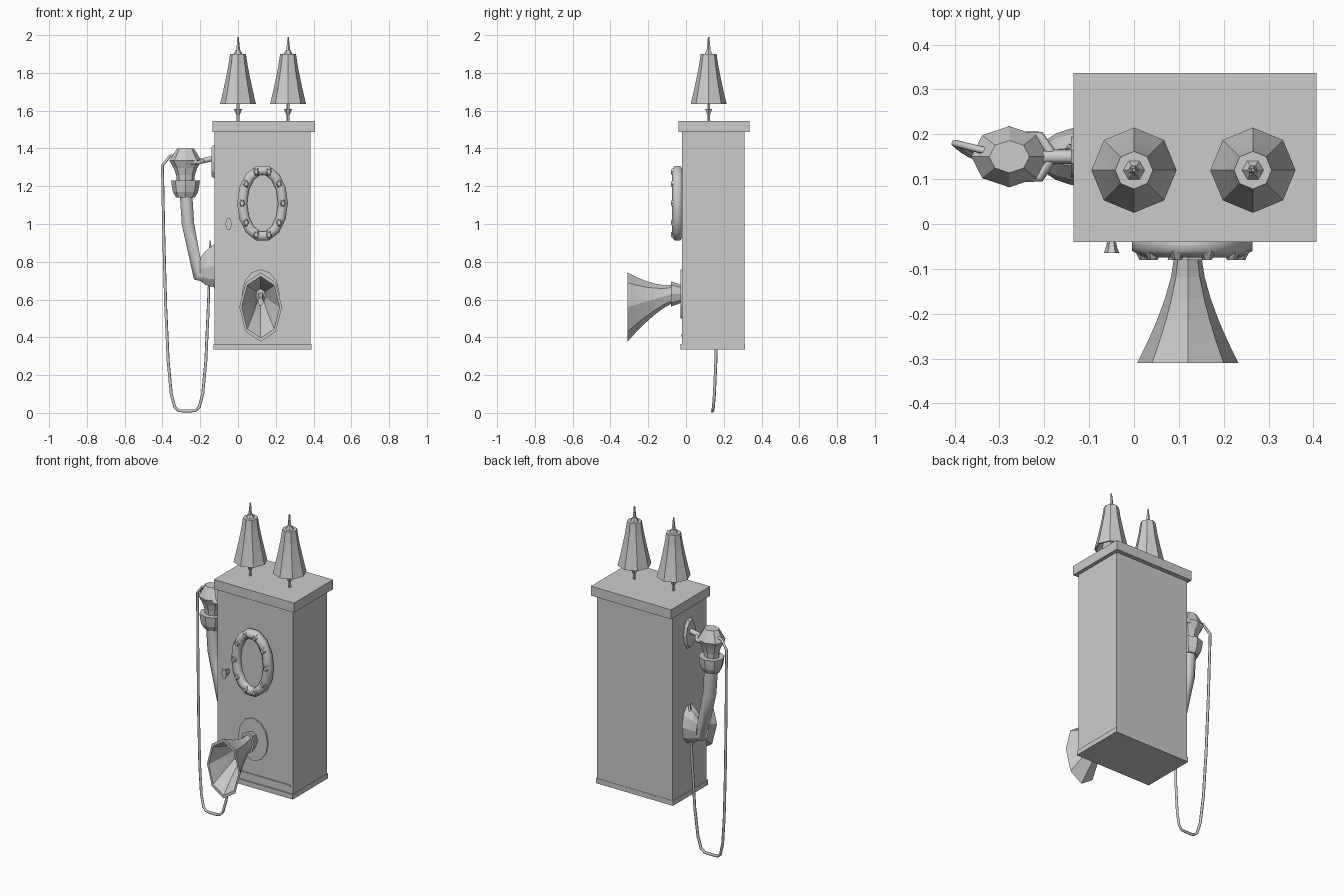
import bpy, bmesh, math
from mathutils import Vector

default_cube = bpy.data.objects.get("Cube")
if default_cube:
    bpy.data.objects.remove(default_cube, do_unlink=True)

grey = bpy.data.materials.new("plain grey")
grey.use_nodes = True
colour = (0.6, 0.6, 0.6, 1)
grey.diffuse_color = colour
grey.node_tree.nodes["Principled BSDF"].inputs["Base Color"].default_value = colour


def add_object(name, data):
    data.materials.append(grey)
    created = bpy.data.objects.new(name, data)
    bpy.context.collection.objects.link(created)
    return created


def add_mesh(name, bm):
    bmesh.ops.recalc_face_normals(bm, faces=bm.faces)
    mesh = bpy.data.meshes.new(name)
    bm.to_mesh(mesh)
    bm.free()
    return add_object(name, mesh)


def box(name, low, high):
    bm = bmesh.new()
    bmesh.ops.create_cube(bm, size=1)
    low, high = Vector(low), Vector(high)
    for vert in bm.verts:
        vert.co = (low + high) / 2 + vert.co * (high - low)
    return add_mesh(name, bm)


def flare(name, axis, start, end, narrow, wide, power=1, steps=1,
          ratio=1, sides=8, wall=None):
    """Widen from start to end along an axis; a wall thickness makes it hollow."""
    start, end = Vector(start), Vector(end)
    across = Vector((0, 1, 0)) if axis == "x" else Vector((1, 0, 0))
    upward = Vector((0, 1, 0)) if axis == "z" else Vector((0, 0, 1))
    stations = [step / steps for step in range(steps + 1)]
    outline = [(t, narrow + (wide - narrow) * t ** power) for t in stations]
    if wall:
        outline += [(t, radius - wall) for t, radius in reversed(outline[1:])]
    bm = bmesh.new()
    rings = []
    for t, radius in outline:
        centre = start.lerp(end, t)
        ring = []
        for side in range(sides):
            angle = math.tau * side / sides
            ring.append(bm.verts.new(centre + across * radius * math.cos(angle)
                                     + upward * radius * ratio * math.sin(angle)))
        rings.append(ring)
    for ring, following in zip(rings, rings[1:]):
        for side in range(sides):
            corner = side - 1
            bm.faces.new((ring[corner], ring[side], following[side], following[corner]))
    bm.faces.new(rings[0])
    bm.faces.new(rings[-1])
    return add_mesh(name, bm)


def tube(name, points, radius, closed=False):
    curve = bpy.data.curves.new(name, "CURVE")
    curve.dimensions = "3D"
    curve.bevel_depth = radius
    curve.bevel_resolution = 1
    curve.use_fill_caps = True
    spline = curve.splines.new("POLY")
    spline.points.add(len(points) - 1)
    for point, position in zip(spline.points, points):
        point.co = (*position, 1)
    spline.use_cyclic_u = closed
    return add_object(name, curve)


# Cabinet with an overhanging lid and a low plinth
front = -0.02
bottom = 0.335
lid_top = 1.545
box("cabinet", (-0.125, front, bottom), (0.385, 0.31, 1.5))
box("lid", (-0.135, -0.04, 1.487), (0.407, 0.337, lid_top))
box("plinth", (-0.13, front - 0.008, bottom), (0.39, 0.312, bottom + 0.03))
box("front_ledge", (-0.11, front - 0.006, 0.405), (0.37, front, 0.415))

# Pair of hollow bells on thin stems, each with a pointed finial
bell_y = 0.12
for side, x in (("right", 0), ("left", 0.265)):
    def at(height):
        return (x, bell_y, height)

    flare(side + "_bell", "z", at(1.9), at(1.635), 0.042, 0.095,
          power=1.2, steps=4, wall=0.01)
    flare(side + "_bell_stem", "z", at(lid_top), at(1.9), 0.008, 0.008, sides=6)
    flare(side + "_stem_bead", "z", at(1.58), at(1.61), 0.01, 0.022, sides=6)
    flare(side + "_finial_base", "z", at(1.92), at(1.89), 0.012, 0.03, sides=6)
    flare(side + "_finial", "z", at(1.99), at(1.9), 0.004, 0.013, sides=5)

# Oval dial ring with studs around a flat plate
dial_x, dial_z = 0.13, 1.11


def dial_oval(count, width, height, y):
    angles = [math.tau * i / count for i in range(count)]
    return [(dial_x + width * math.cos(a), y, dial_z + height * math.sin(a)) for a in angles]


dial_centre = Vector((dial_x, front, dial_z))
forward = Vector((0, -1, 0))
tube("dial_ring", dial_oval(14, 0.108, 0.178, front - 0.025), 0.03, closed=True)
flare("dial_plate", "y", dial_centre, dial_centre + forward * 0.02,
      0.1, 0.1, ratio=1.6, sides=14)
for place in dial_oval(10, 0.108, 0.175, front - 0.04):
    stud = Vector(place)
    flare("finger_stud", "y", stud + forward * 0.02, stud, 0.01, 0.02, ratio=1.4, sides=6)
knob = Vector((-0.05, front, 1))
flare("side_knob", "y", knob, knob + forward * 0.045, 0.008, 0.017, power=2, steps=3,
      ratio=2, sides=6)

# Speaking horn with a backing plate and a collar
throat = Vector((0.12, front, 0.63))
mouth = Vector((0.12, -0.31, 0.56))
flare("horn_plate", "y", throat, throat + forward * 0.008, 0.1, 0.1, ratio=1.3, sides=12)
flare("horn_collar", "y", throat, throat + forward * 0.06, 0.03, 0.045, ratio=1.5)
flare("horn", "y", throat + forward * 0.05, mouth, 0.03, 0.113,
      power=1.5, steps=5, ratio=1.62, wall=0.012)
flare("horn_centre", "y", throat.lerp(mouth, 0.6), throat, 0.015, 0.03, ratio=1.5, sides=6)

# Cradle hook on the side wall
wall_x = -0.12
middle = 0.15
flare("cradle_plate", "x", (-0.14, middle, 1.33), (wall_x, middle, 1.33),
      0.045, 0.055, ratio=1.8, sides=10)
tube("cradle_arm", [(wall_x, middle, 1.35), (-0.21, middle, 1.33)], 0.016)
for spread in (-0.045, 0.045):
    tube("cradle_prong", [(-0.18, middle, 1.335), (-0.21, middle + spread, 1.325),
                          (-0.31, middle + spread, 1.33)], 0.012)

# Handset: flared earpiece, bent grip and a cup against the wall


def ear(height):
    return (-0.278, middle, height)


flare("earpiece_collar", "z", ear(1.14), ear(1.23), 0.05, 0.076, power=0.4, steps=3, ratio=0.9)
flare("earpiece_neck", "z", ear(1.22), ear(1.335), 0.045, 0.085, power=2, steps=3, ratio=0.8)
flare("earpiece_crown", "z", ear(1.4), ear(1.335), 0.045, 0.085, ratio=0.8)
tube("grip", [ear(1.2), (-0.265, middle, 1), (-0.21, middle, 0.73),
              (-0.15, middle, 0.72)], 0.038)
flare("mouth_cup", "x", (-0.2, middle, 0.76), (wall_x, middle, 0.78),
      0.035, 0.068, power=0.6, steps=3, ratio=1.8, sides=10)

# Cord hanging in a deep loop from the earpiece to the wall
cord = [ear(1.37), (-0.36, 0.17, 1.36)]
for step in range(17):
    sway = -math.cos(math.pi * step / 18)
    height = 0.01 + 1.3 * sway ** 6
    cord.append((-0.27 + 0.13 * sway, 0.14 + 0.04 * abs(sway) ** 3, height))
cord.append((wall_x, middle, 0.66))
tube("cord", cord, 0.008)
